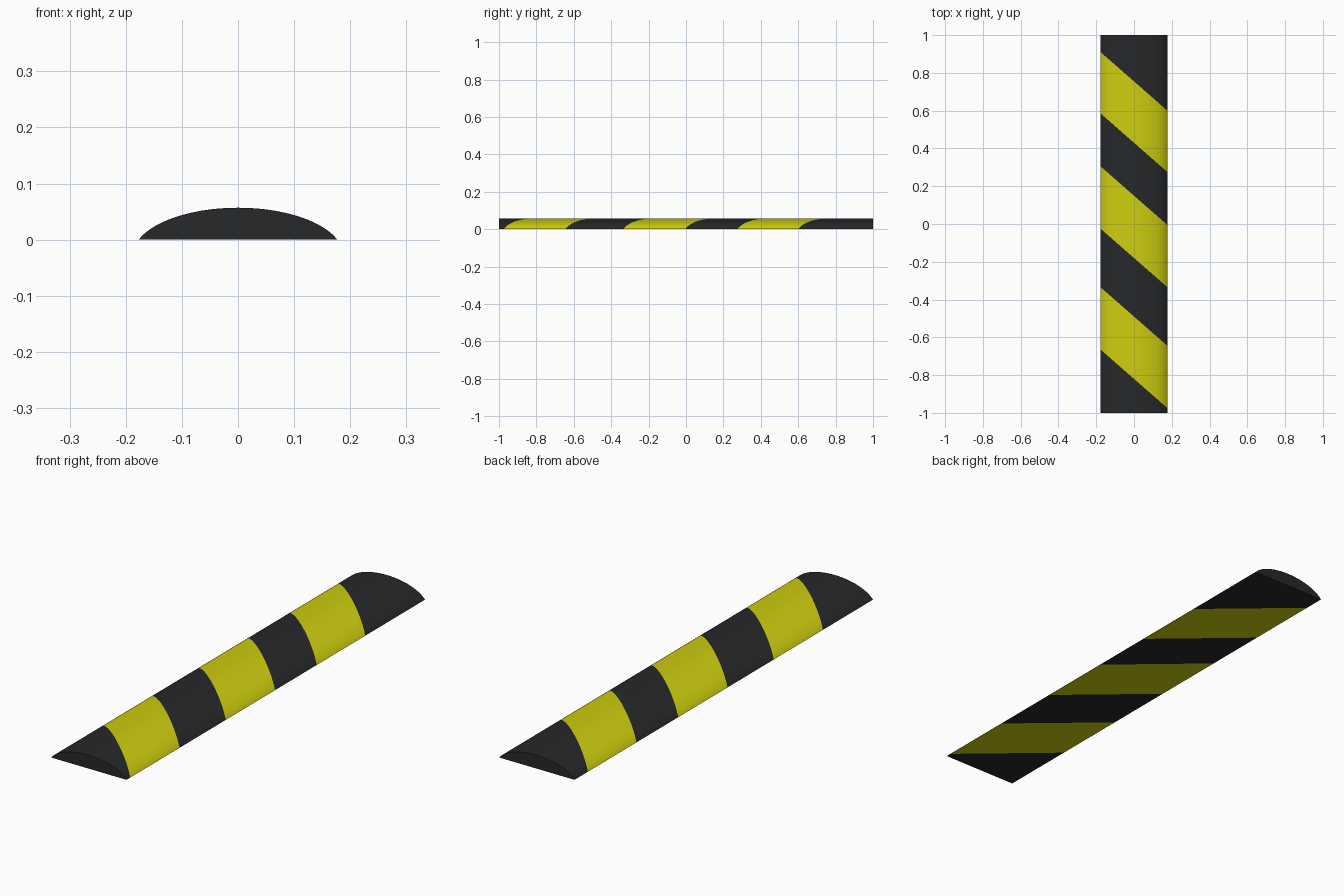
import bpy, bmesh, math

if "Cube" in bpy.data.objects:
    bpy.data.objects.remove(bpy.data.objects["Cube"])

HALF_W, HEIGHT, HALF_L = 0.177, 0.057, 1.0
SLANT = -0.31 / (2 * HALF_W)                          # stripe skew, y per x
STRIPES = [-0.82, -0.49, -0.18, 0.15, 0.43, 0.755]    # stripe edges at x = 0


def material(name, colour):
    mat = bpy.data.materials.new(name)
    mat.diffuse_color = colour
    mat.use_nodes = True
    mat.node_tree.nodes["Principled BSDF"].inputs["Base Color"].default_value = mat.diffuse_color
    return mat


# Cross-section: top part of a flat ellipse, cut off at the ground
B = 0.085
t0 = math.asin((B - HEIGHT) / B)
A = HALF_W / math.cos(t0)
N = 40
profile = []
for i in range(N + 1):
    t = t0 + (math.pi - 2 * t0) * i / N
    profile.append((A * math.cos(t), max(0.0, B * math.sin(t) - (B - HEIGHT))))

# Loft: straight ends with slanted rings at every stripe edge between them
bm = bmesh.new()
stations = [(-HALF_L, 0)] + [(c, SLANT) for c in STRIPES] + [(HALF_L, 0)]
rings = [[bm.verts.new((x, c + s * x, z)) for x, z in profile] for c, s in stations]
for k in range(len(rings) - 1):
    a, b = rings[k], rings[k + 1]
    for i in range(N + 1):
        j = (i + 1) % (N + 1)                         # last step closes the base
        face = bm.faces.new((a[i], b[i], b[j], a[j]))
        face.material_index = k % 2
# End caps
bm.faces.new(rings[0])
bm.faces.new(rings[-1][::-1])
bmesh.ops.recalc_face_normals(bm, faces=bm.faces)

mesh = bpy.data.meshes.new("speed_bump")
bm.to_mesh(mesh)
bm.free()
mesh.materials.append(material("black_rubber", (0.02, 0.021, 0.023, 1)))
mesh.materials.append(material("yellow_paint", (0.62, 0.62, 0.005, 1)))
bump = bpy.data.objects.new("speed_bump", mesh)
bpy.context.collection.objects.link(bump)

# Smooth curve, sharp rims
bpy.context.view_layer.objects.active = bump
bump.select_set(True)
bpy.ops.object.shade_smooth_by_angle(angle=math.radians(30))
